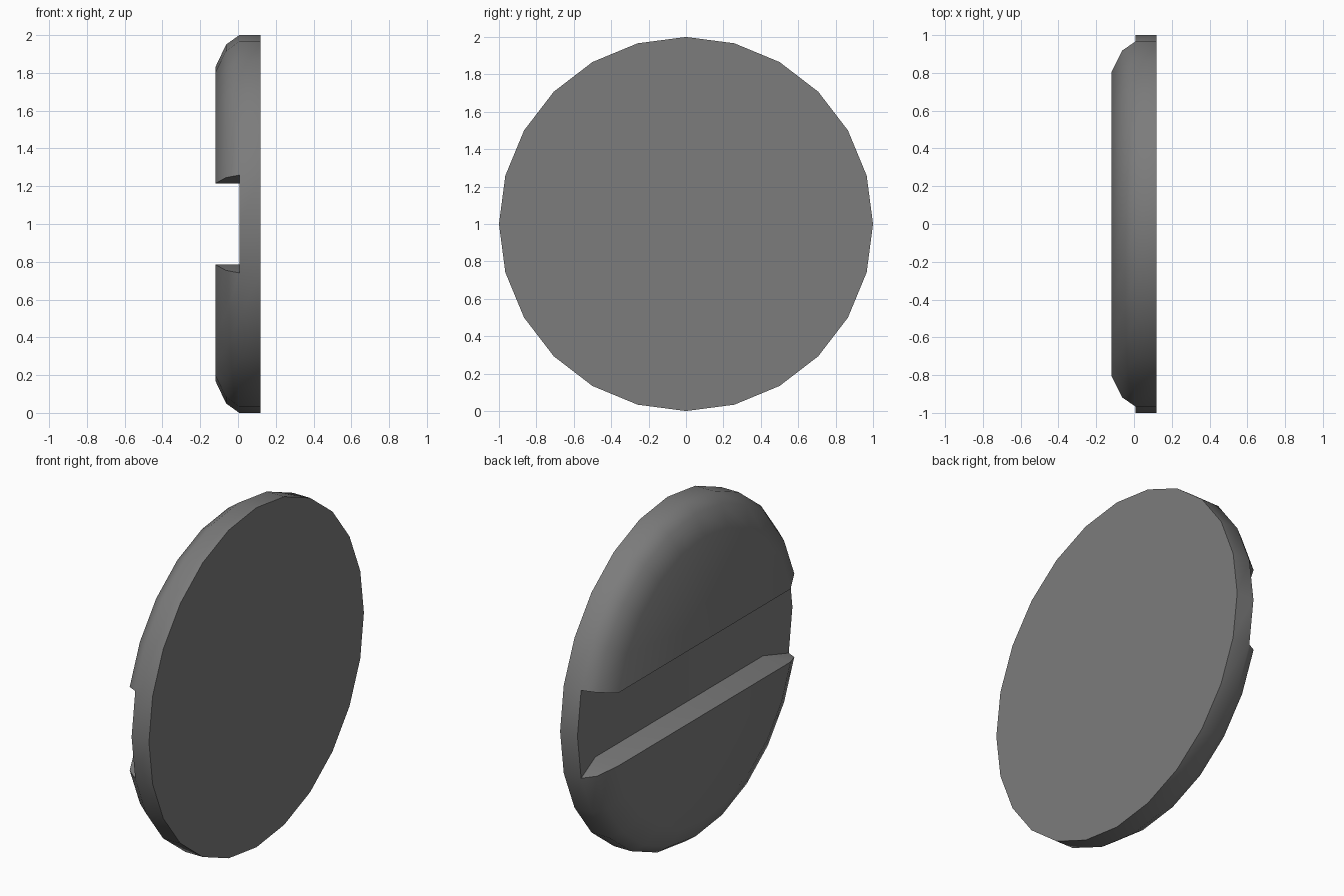
import bpy, bmesh
from math import sin, cos, pi

cube = bpy.data.objects.get("Cube")
if cube:
    bpy.data.objects.remove(cube, do_unlink=True)

SIDES = 24
HALF = SIDES // 2
# Disc profile as (x, radius), from the flat back to the rounded slotted face
PROFILE = [(0.12, 1.0), (0.007, 1.0), (-0.063, 0.95), (-0.12, 0.83)]
FLOOR_X, FLOOR_Y = 0.045, 0.78            # slot floor depth and half length

grey = bpy.data.materials.new("grey_metal")
grey.use_nodes = True
colour = (0.2, 0.2, 0.2, 1)
grey.diffuse_color = colour
grey.node_tree.nodes["Principled BSDF"].inputs["Base Color"].default_value = colour

bm = bmesh.new()


def ring(x, radius):
    return [bm.verts.new((x, radius * cos(2 * pi * i / SIDES),
                          1 + radius * sin(2 * pi * i / SIDES)))
            for i in range(SIDES)]


back, rim, mid, front = [ring(x, r) for x, r in PROFILE]
slot = {SIDES - 1, 0, HALF - 1, HALF}     # segments opened by the slot

# Flat back, straight rim and rounded shoulder
bm.faces.new(back)
for a, b in ((back, rim), (rim, mid), (mid, front)):
    for i in range(SIDES):
        if a is back or i not in slot:
            j = (i + 1) % SIDES
            bm.faces.new((a[i], a[j], b[j], b[i]))

# Two halves of the slotted face
bm.faces.new(front[1:HALF])
bm.faces.new(front[HALF + 1:])

# Slot floor corners, sunk below the corners of the two halves
corners = (1, HALF - 1, HALF + 1, SIDES - 1)
inner = {}
for i in corners:
    side = 1 if front[i].co.y > 0 else -1
    inner[i] = bm.verts.new((FLOOR_X, side * FLOOR_Y, front[i].co.z))

# Slot walls: long straight runs and flared ends
for a, b in (corners[:2], corners[2:]):
    bm.faces.new((front[a], front[b], inner[b], inner[a]))
for i in corners:
    bm.faces.new((front[i], mid[i], rim[i], inner[i]))

# Slot floor: flat middle strip, then ramps and tips rising to the rim
bm.faces.new([inner[i] for i in corners])
for c in (0, HALF):
    p, n = (c - 1) % SIDES, c + 1
    bm.faces.new((inner[p], rim[p], rim[n], inner[n]))
    bm.faces.new((rim[p], rim[c], rim[n]))

bmesh.ops.delete(bm, geom=[v for v in bm.verts if not v.link_faces], context='VERTS')
bmesh.ops.recalc_face_normals(bm, faces=bm.faces)

mesh = bpy.data.meshes.new("slotted_disc")
bm.to_mesh(mesh)
bm.free()
mesh.materials.append(grey)
disc = bpy.data.objects.new("slotted_disc", mesh)
bpy.context.collection.objects.link(disc)

# Smooth shoulder, crisp slot and back edge
bpy.ops.object.select_all(action='DESELECT')
disc.select_set(True)
bpy.context.view_layer.objects.active = disc
bpy.ops.object.shade_smooth_by_angle(angle=pi / 4)
